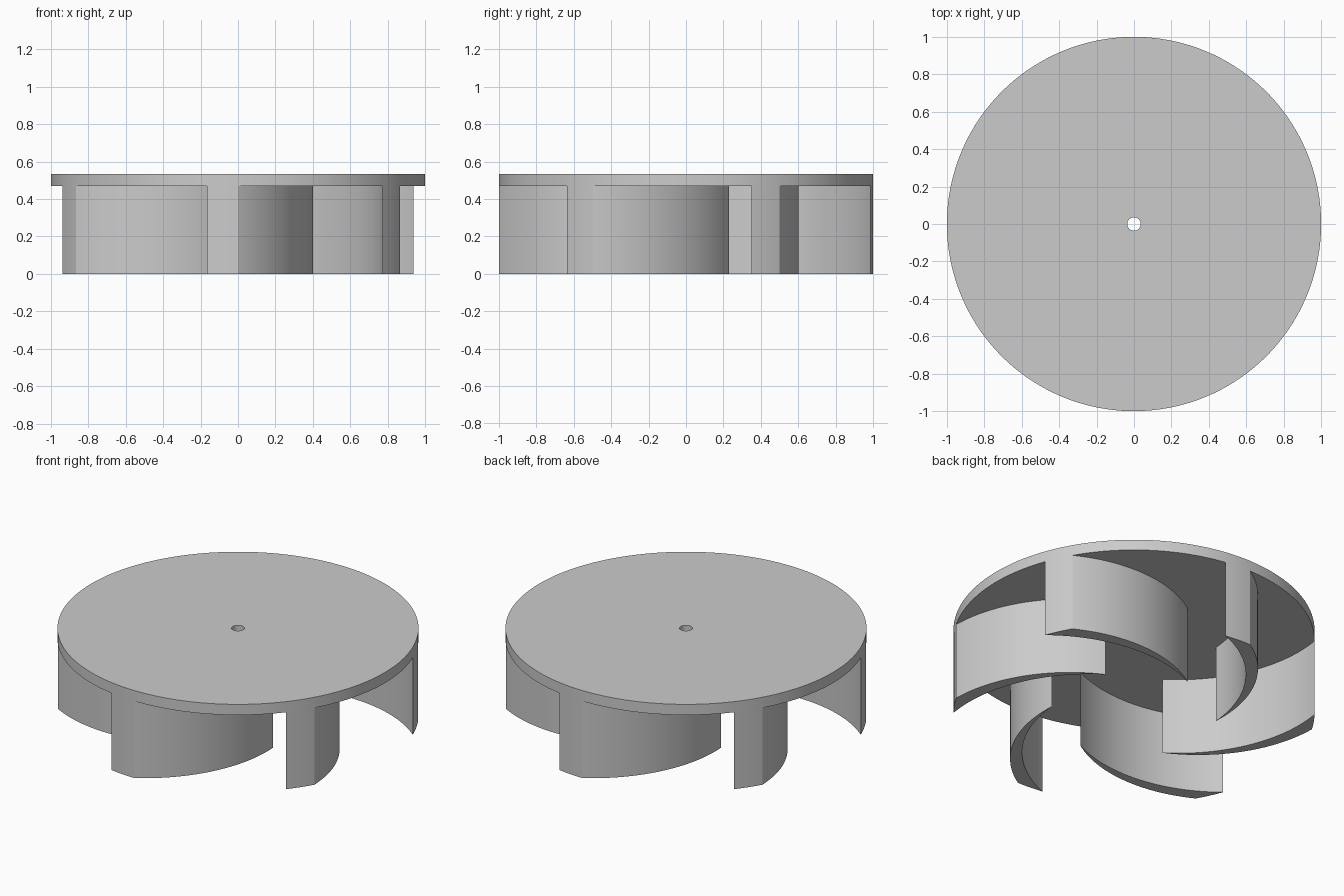
import bpy, bmesh, math
from mathutils import Vector, Matrix

if "Cube" in bpy.data.objects:
    bpy.data.objects.remove(bpy.data.objects["Cube"], do_unlink=True)

BLADES = 6
PLATE_BOTTOM, PLATE_TOP = 0.47, 0.535
HOLE_RADIUS = 0.036

grey = bpy.data.materials.new("light_grey")
colour = (0.6, 0.6, 0.6, 1)
grey.diffuse_color = colour
grey.use_nodes = True
grey.node_tree.nodes["Principled BSDF"].inputs["Base Color"].default_value = colour


def polar(radius, degrees):
    a = math.radians(degrees)
    return Vector((radius * math.cos(a), radius * math.sin(a)))


def arc(start, end, radius, steps):
    """Counter-clockwise arc of under half a turn between two points."""
    chord = end - start
    normal = Vector((-chord.y, chord.x)).normalized()
    depth = math.sqrt(radius ** 2 - (chord.length / 2) ** 2)
    centre = (start + end) / 2 + normal * depth
    sweep = 2 * math.asin(chord.length / 2 / radius)
    return [centre + Matrix.Rotation(sweep * i / steps, 2) @ (start - centre)
            for i in range(steps + 1)]


def finish(bm, name):
    bmesh.ops.recalc_face_normals(bm, faces=bm.faces)
    mesh = bpy.data.meshes.new(name)
    bm.to_mesh(mesh)
    bm.free()
    mesh.materials.append(grey)
    obj = bpy.data.objects.new(name, mesh)
    bpy.context.collection.objects.link(obj)
    bpy.ops.object.select_all(action="DESELECT")
    obj.select_set(True)
    bpy.context.view_layer.objects.active = obj
    bpy.ops.object.shade_smooth_by_angle(angle=math.radians(25))
    return obj


# Round plate with a centre hole: a rectangular section spun about z
bm = bmesh.new()
section = [(HOLE_RADIUS, PLATE_BOTTOM), (1, PLATE_BOTTOM),
           (1, PLATE_TOP), (HOLE_RADIUS, PLATE_TOP)]
verts = [bm.verts.new((r, 0, z)) for r, z in section]
edges = [bm.edges.new((verts[i], verts[(i + 1) % 4])) for i in range(4)]
bmesh.ops.spin(bm, geom=verts + edges, cent=(0, 0, 0), axis=(0, 0, 1),
               angle=math.tau, steps=180, use_merge=True)
bmesh.ops.remove_doubles(bm, verts=bm.verts, dist=0.0001)
finish(bm, "plate")

# Curved vane outline: rim arc, outer bulge to the sharp inner tip, hollow back
front, back, tip = polar(1, -90), polar(1, -99.5), polar(0.462, -30)
outline = arc(back, front, 1, 5)[:-1]
outline += arc(front, tip, 0.84, 32)[:-1]
outline += arc(back, tip, 0.88, 32)[:0:-1]

for n in range(BLADES):
    turn = Matrix.Rotation(math.tau * n / BLADES, 3, "Z")
    bm = bmesh.new()
    base = bm.faces.new([bm.verts.new(turn @ p.to_3d()) for p in outline])
    top = bmesh.ops.extrude_face_region(bm, geom=[base])["geom"]
    bmesh.ops.translate(bm, vec=(0, 0, PLATE_BOTTOM),
                        verts=[v for v in top if isinstance(v, bmesh.types.BMVert)])
    finish(bm, f"blade_{n + 1}")
